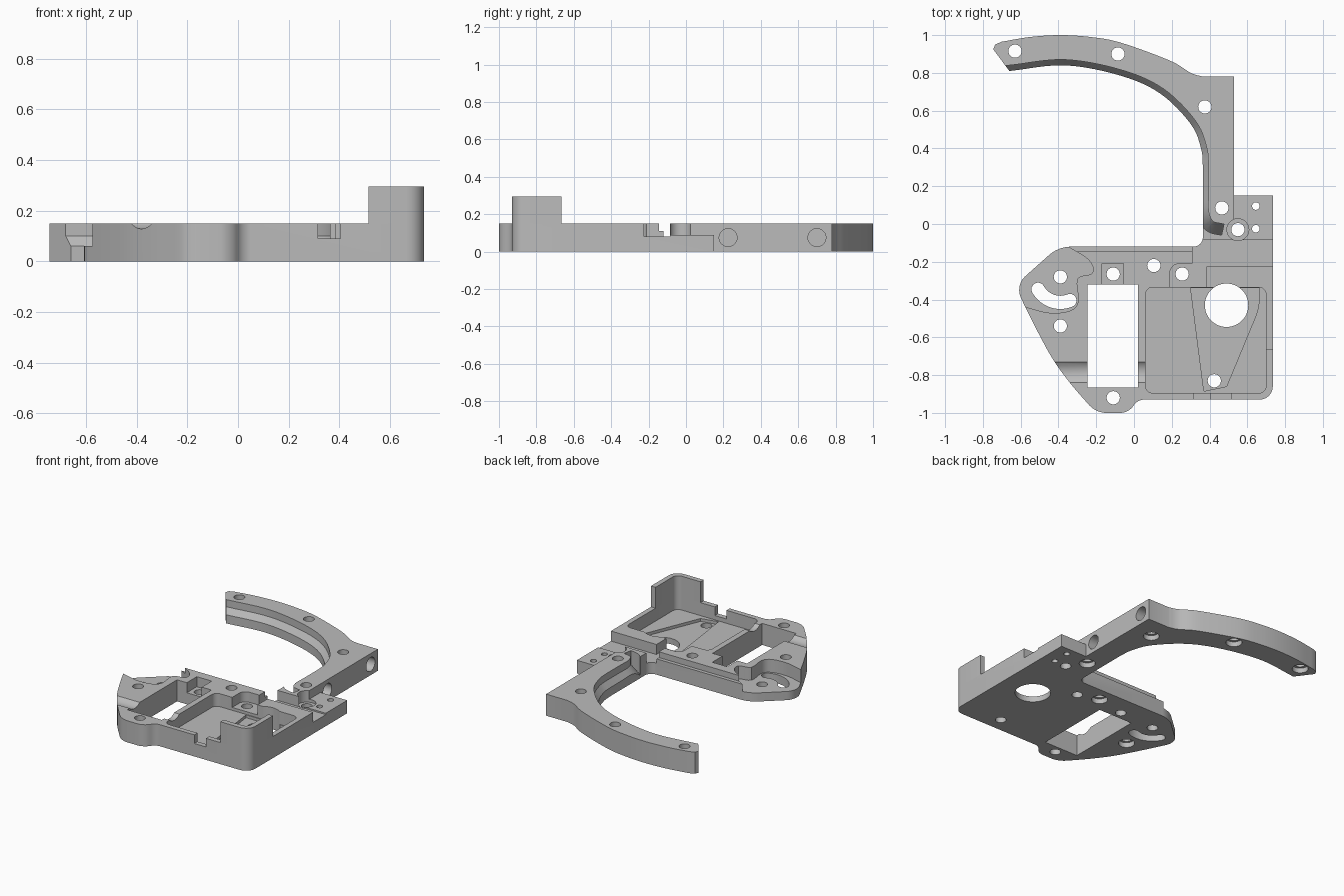
import bpy, bmesh, math
from mathutils import Vector

old = bpy.data.objects.get("Cube")
if old:
    bpy.data.objects.remove(old, do_unlink=True)

grey = bpy.data.materials.new("plain grey")
grey.use_nodes = True
colour = (0.5, 0.5, 0.5, 1)
grey.diffuse_color = colour
grey.node_tree.nodes["Principled BSDF"].inputs["Base Color"].default_value = colour


def make(name, bm):
    bmesh.ops.recalc_face_normals(bm, faces=bm.faces)
    mesh = bpy.data.meshes.new(name)
    bm.to_mesh(mesh)
    bm.free()
    mesh.materials.append(grey)
    obj = bpy.data.objects.new(name, mesh)
    bpy.context.collection.objects.link(obj)
    return obj


def prism(name, pts, z0, z1):
    bm = bmesh.new()
    face = bm.faces.new([bm.verts.new((p[0], p[1], z0)) for p in pts])
    ext = bmesh.ops.extrude_face_region(bm, geom=[face])["geom"]
    bmesh.ops.translate(bm, vec=(0, 0, z1 - z0),
                        verts=[g for g in ext if isinstance(g, bmesh.types.BMVert)])
    return make(name, bm)


def spline(pts, steps=6):
    """Smooth curve through the points."""
    p = [Vector(q) for q in pts]
    p = [2 * p[0] - p[1]] + p + [2 * p[-1] - p[-2]]
    out = []
    for a, b, c, d in zip(p, p[1:], p[2:], p[3:]):
        for i in range(steps):
            t = i / steps
            out.append(b + (c - a) * t / 2 + (2 * a - 5 * b + 4 * c - d) * t * t / 2
                       + (3 * b - a - 3 * c + d) * t ** 3 / 2)
    return out + [p[-2]]


def rounded(pts, steps=6):
    """Polygon whose points may carry a corner radius."""
    out = []
    for i, q in enumerate(pts):
        b = Vector(q[:2])
        if len(q) == 2:
            out.append(b)
            continue
        s = b + (Vector(pts[i - 1][:2]) - b).normalized() * q[2]
        e = b + (Vector(pts[(i + 1) % len(pts)][:2]) - b).normalized() * q[2]
        k1, k2 = s.lerp(b, 0.55), e.lerp(b, 0.55)
        for j in range(steps + 1):
            t = j / steps
            u = 1 - t
            out.append(s * u ** 3 + k1 * 3 * u * u * t + k2 * 3 * u * t * t + e * t ** 3)
    return out


def box(x0, x1, y0, y1, r=0):
    return rounded([(x, y, r) if r else (x, y)
                    for x, y in ((x0, y0), (x1, y0), (x1, y1), (x0, y1))])


def ring(x, y, r, a0=0, a1=360, n=28):
    return [Vector((x + r * math.cos(math.radians(a0 + (a1 - a0) * i / n)),
                    y + r * math.sin(math.radians(a0 + (a1 - a0) * i / n))))
            for i in range(n if a1 - a0 == 360 else n + 1)]


def cut(target, cutter):
    mod = target.modifiers.new("cut", "BOOLEAN")
    mod.operation, mod.solver, mod.object = "DIFFERENCE", "EXACT", cutter
    bpy.context.view_layer.objects.active = target
    bpy.ops.object.modifier_apply(modifier=mod.name)
    bpy.data.objects.remove(cutter, do_unlink=True)


def carve(pts, z0, z1=0.4):
    cut(plate, prism("cutter", pts, z0, z1))


def bar(x0, x1, y, z, r):
    """Cylinder lying along x."""
    tool = prism("cutter", ring(0, 0, r), 0, x1 - x0)
    tool.rotation_euler = (0, math.pi / 2, 0)
    tool.location = (x0, y, z)
    bpy.context.view_layer.update()
    return tool


# Main plate with the curved arm, one outline
inner = spline([(0.365, 0.30), (0.355, 0.40), (0.30, 0.53), (0.14, 0.69),
                (-0.07, 0.785), (-0.365, 0.84), (-0.66, 0.81)])
outer = spline([(-0.70, 0.965), (-0.55, 0.99), (-0.39, 1.0), (-0.23, 0.99), (-0.07, 0.96),
                (0.19, 0.865), (0.30, 0.80), (0.365, 0.78)])
right = rounded([(0.53, 0.78), (0.53, 0.15), (0.735, 0.15), (0.735, -0.93, 0.07),
                 (0.02, -0.93, 0.03), (-0.03, -1.0, 0.04), (-0.20, -1.0, 0.05),
                 (-0.25, -0.945)])
flank = spline([(-0.25, -0.945), (-0.34, -0.84), (-0.43, -0.715), (-0.51, -0.57), (-0.585, -0.42)])
tip = rounded([(-0.585, -0.42), (-0.63, -0.325, 0.07), (-0.40, -0.12, 0.06),
               (0.365, -0.12, 0.05), (0.365, 0.2)])
plate = prism("main_plate", inner + [Vector((-0.745, 0.925)), Vector((-0.735, 0.95))]
              + outer + right + flank[1:-1] + tip, 0, 0.15)

# Sloped ledge along the inside of the arm
path = spline([(0.47, -0.03), (0.40, -0.01), (0.365, 0.06), (0.365, 0.18)], 4)[:-1] + inner
path.append(path[-1] + (path[-1] - path[-2]) * 2)
bm = bmesh.new()
rows = []
for i, p in enumerate(path):
    t = (path[min(i + 1, len(path) - 1)] - path[max(i - 1, 0)]).normalized()
    n = Vector((t.y, -t.x)) * 0.03
    rows.append([bm.verts.new((*(p + n * s), z))
                 for s, z in ((-1, 0.02), (1, 0.10), (1, 0.2), (-1, 0.2))])
for a, b in zip(rows, rows[1:]):
    for k in range(4):
        bm.faces.new((a[k], a[k - 1], b[k - 1], b[k]))
bm.faces.new(rows[0])
bm.faces.new(rows[-1])
cut(plate, make("cutter", bm))

# Low flange at the left tip
edge = spline([(-0.57, -0.44), (-0.45, -0.47), (-0.34, -0.46), (-0.295, -0.41), (-0.30, -0.29),
               (-0.22, -0.26), (-0.24, -0.19), (-0.36, -0.115)], 4)
carve(edge + [Vector((-0.4, 0)), Vector((-0.8, 0)), Vector((-0.8, -0.42))], 0.06)

# Back ledge, cross channel, low step and front notch
carve(box(-0.37, 0.32, -0.145, -0.05), 0.11)
carve(box(0.31, 0.8, -0.225, -0.085), 0.08)
carve(box(0.53, 0.8, -0.1, 0.2), 0.09)
carve(box(0.315, 0.405, -0.95, -0.88), 0.09)

# Pocket with its extension and the funnel in its floor
carve(box(0.06, 0.70, -0.895, -0.335, 0.04), 0.06)
carve(rounded([(0.19, -0.36), (0.19, -0.21, 0.05), (0.385, -0.21), (0.385, -0.36)]), 0.08)
carve(rounded([(0.30, -0.34), (0.37, -0.885), (0.49, -0.86), (0.66, -0.45, 0.04), (0.665, -0.34)]), 0.04)

# Rectangular window, its small recess, and the round trough across it
carve(box(-0.245, 0.02, -0.865, -0.32), -0.1)
carve(box(-0.17, -0.055, -0.34, -0.21), 0.08)
cut(plate, bar(-0.8, 0.1, -0.785, 0.208, 0.08))

# Curved slot
carve(ring(-0.39, -0.28, 0.17, 209, 292, 16) + ring(-0.339, -0.405, 0.035, 292, 472, 8)[1:-1]
      + ring(-0.39, -0.28, 0.10, 209, 292, 16)[::-1]
      + ring(-0.508, -0.345, 0.035, 29, 209, 8)[1:-1], -0.1)

# Through holes, the first group widened from below
wide = [(-0.63, 0.915), (-0.085, 0.9), (0.375, 0.62), (0.465, 0.085), (0.105, -0.22), (-0.39, -0.54)]
plain = [(0.55, -0.03), (0.255, -0.265), (0.425, -0.83), (-0.39, -0.28), (-0.11, -0.265), (-0.11, -0.92)]
for x, y in wide + plain:
    carve(ring(x, y, 0.035), -0.1)
for x, y in wide:
    carve(ring(x, y, 0.052), -0.1, 0.035)
for y in (0.095, -0.025):
    carve(ring(0.645, y, 0.02), -0.1)
carve(ring(0.49, -0.43, 0.115, n=48), -0.1)
carve(ring(0.55, -0.03, 0.058), 0.07)

# Blind holes in the side of the arm
for y in (0.225, 0.70):
    cut(plate, bar(0.43, 0.6, y, 0.075, 0.048))

# Tall corner wall
wall = prism("corner_wall", rounded([(0.515, -0.93), (0.735, -0.93, 0.07), (0.735, -0.665),
                                     (0.70, -0.665), (0.70, -0.895, 0.04), (0.515, -0.895)]), 0.15, 0.295)

for obj in (plate, wall):
    bpy.ops.object.select_all(action="DESELECT")
    obj.select_set(True)
    bpy.context.view_layer.objects.active = obj
    bpy.ops.object.shade_smooth_by_angle(angle=math.radians(30))
